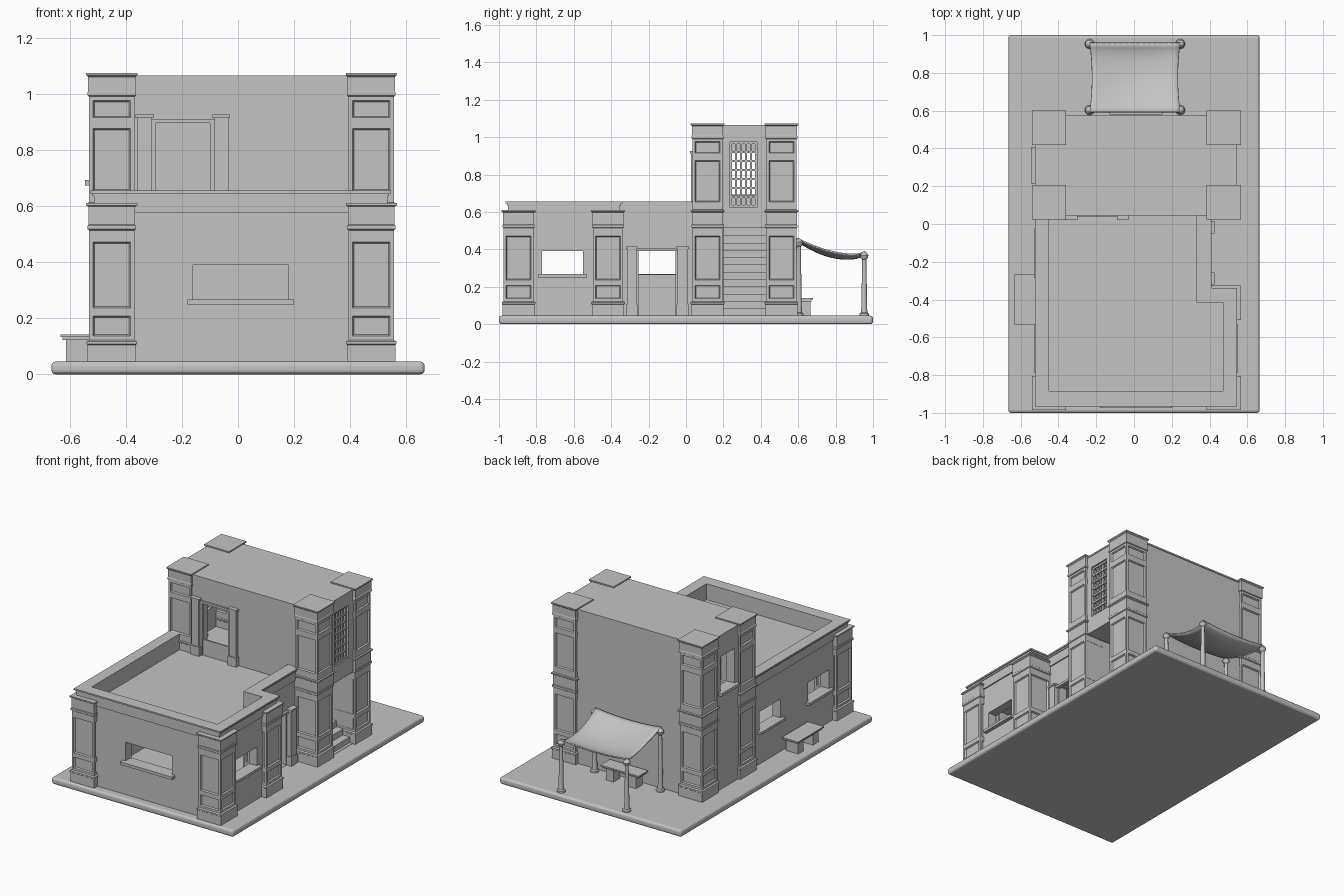
import bpy, bmesh, math
from mathutils import Matrix

cube = bpy.data.objects.get("Cube")
if cube:
    bpy.data.objects.remove(cube, do_unlink=True)

GREY = (0.55, 0.55, 0.55, 1)
stone = bpy.data.materials.new("plain_grey")
stone.use_nodes = True
stone.diffuse_color = GREY
stone.node_tree.nodes["Principled BSDF"].inputs["Base Color"].default_value = GREY


def finish(name, bm):
    bmesh.ops.recalc_face_normals(bm, faces=bm.faces)
    mesh = bpy.data.meshes.new(name)
    bm.to_mesh(mesh)
    bm.free()
    mesh.materials.append(stone)
    obj = bpy.data.objects.new(name, mesh)
    bpy.context.collection.objects.link(obj)
    return obj


def add_box(bm, x0, x1, y0, y1, z0, z1):
    place = Matrix.Translation(((x0 + x1) / 2, (y0 + y1) / 2, (z0 + z1) / 2))
    size = Matrix.Diagonal((x1 - x0, y1 - y0, z1 - z0, 1))
    bmesh.ops.create_cube(bm, size=1, matrix=place @ size)


def boxes(name, *parts):
    bm = bmesh.new()
    for part in parts:
        add_box(bm, *part)
    return finish(name, bm)


def prism(name, outline, z0, z1):
    bm = bmesh.new()
    base = bm.faces.new([bm.verts.new((x, y, z0)) for x, y in outline])
    grown = bmesh.ops.extrude_face_region(bm, geom=[base])["geom"]
    verts = [g for g in grown if isinstance(g, bmesh.types.BMVert)]
    bmesh.ops.translate(bm, verts=verts, vec=(0, 0, z1 - z0))
    return finish(name, bm)


def cut(target, *cutters):
    bpy.context.view_layer.objects.active = target
    for c in cutters:
        c.hide_render = True
        mod = target.modifiers.new("cut", 'BOOLEAN')
        mod.operation, mod.solver, mod.object = 'DIFFERENCE', 'EXACT', c
        bpy.ops.object.modifier_apply(modifier=mod.name)


def discard(*cutters):
    for c in cutters:
        bpy.data.objects.remove(c, do_unlink=True)


def smooth(obj):
    bpy.ops.object.select_all(action='DESELECT')
    obj.select_set(True)
    bpy.context.view_layer.objects.active = obj
    bpy.ops.object.shade_smooth_by_angle(angle=math.radians(40))


def wing(d):
    """Outline of the low wing, grown by d."""
    l, r, f, n, s = -0.505 - d, 0.525 + d, -0.945 - d, 0.39 + d, -0.36 + d
    return [(l, f), (r, f), (r, s), (n, s), (n, 0.06), (l, 0.06)]


# Ground slab with rounded edges
bm = bmesh.new()
add_box(bm, -0.665, 0.665, -1, 1, 0, 0.045)
bmesh.ops.bevel(bm, geom=bm.edges[:], offset=0.015, segments=3, profile=0.5, affect='EDGES')
finish("ground_slab", bm)

# Low wing: walls, band and stepped cornice around a sunken roof terrace
terrace = prism("terrace_void", [(-0.45, -0.885), (0.47, -0.885), (0.47, -0.415),
                                 (0.33, -0.415), (0.33, 0.05), (-0.45, 0.05)], 0.55, 0.8)
walls = prism("wing_walls", wing(0), 0.045, 0.575)
room = prism("room_void", wing(-0.06), 0.047, 0.52)
openings = [boxes("front_window_void", (-0.16, 0.18, -1, -0.8, 0.265, 0.39)),
            boxes("side_window_void", (-0.7, 0.7, -0.77, -0.55, 0.265, 0.39)),
            boxes("left_window_void", (-0.7, -0.3, -0.265, -0.045, 0.265, 0.39)),
            boxes("side_door_void", (0.3, 0.5, -0.255, -0.055, 0.047, 0.4))]
cut(walls, room, terrace, *openings)
for name, d, z0, z1 in (("wall_band", 0.008, 0.575, 0.635), ("cornice_lower", 0.013, 0.635, 0.645),
                        ("cornice_top", 0.02, 0.645, 0.655)):
    cut(prism(name, wing(d), z0, z1), terrace)
discard(room, *openings)

# Tower: shell with stairwell, terrace door and side openings
tower = boxes("tower_walls", (-0.52, 0.54, 0.05, 0.57, 0.045, 1.055))
voids = [boxes("tower_room_void", (-0.46, 0.48, 0.11, 0.51, 0.55, 1.0)),
         boxes("stair_void", (-0.2, 0.7, 0.195, 0.43, 0.047, 0.515)),
         boxes("terrace_door_void", (-0.3, -0.09, 0, 0.15, 0.55, 0.905)),
         boxes("lattice_void", (0.4, 0.7, 0.235, 0.38, 0.625, 0.975)),
         boxes("tower_window_void", (-0.7, -0.4, 0.235, 0.385, 0.69, 0.92))]
cut(tower, *voids)
discard(*voids)
boxes("tower_roof_edge", (-0.524, 0.544, 0.045, 0.575, 1.055, 1.065))

# Stairs climbing into the tower
boxes("stairs", *[(-0.19, 0.52 - 0.05 * i, 0.197, 0.428, 0.045 + 0.039 * i, 0.084 + 0.039 * i)
                  for i in range(12)])

# Lattice screen
bars = [(0.505, 0.53, 0.235, 0.38, z - 0.006, z + 0.006)
        for z in [0.631 + 0.0483 * i for i in range(8)]]
bars += [(0.51, 0.525, y - 0.005, y + 0.005, 0.625, 0.975)
         for y in [0.24 + 0.027 * i for i in range(6)]]
boxes("lattice_screen", *bars)

# Pillars: square profile of (half width, z, panel above this ring)
LOWER = [(0.086, 0.045, 0), (0.086, 0.105, 0), (0.09, 0.108, 0), (0.09, 0.117, 0),
         (0.081, 0.122, 1), (0.081, 0.222, 1), (0.081, 0.485, 0), (0.081, 0.513, 0),
         (0.086, 0.517, 0), (0.086, 0.53, 0), (0.083, 0.533, 0), (0.083, 0.597, 0),
         (0.091, 0.602, 0), (0.091, 0.61, 0)]
UPPER = [(0.081, 0.612, 0), (0.081, 0.64, 1), (0.081, 0.89, 0), (0.081, 0.9, 1),
         (0.081, 0.99, 0), (0.086, 0.993, 0), (0.086, 1.005, 0), (0.084, 1.008, 0),
         (0.084, 1.06, 0), (0.091, 1.066, 0), (0.091, 1.074, 0)]


def pillar(name, cx, cy, profile):
    bm = bmesh.new()
    panels, last, was_panel = [], None, 0
    for h, z, panel in profile:
        ring = [bm.verts.new((cx + sx * h, cy + sy * h, z))
                for sx, sy in ((-1, -1), (1, -1), (1, 1), (-1, 1))]
        if last:
            for i in range(4):
                j = (i + 1) % 4
                face = bm.faces.new((last[i], last[j], ring[j], ring[i]))
                if was_panel:
                    panels.append(face)
        else:
            bm.faces.new(ring[::-1])
        last, was_panel = ring, panel
    bm.faces.new(last)
    bm.normal_update()
    bmesh.ops.inset_individual(bm, faces=panels, thickness=0.02, depth=0)
    bmesh.ops.inset_individual(bm, faces=panels, thickness=0.007, depth=-0.009)
    return finish(name, bm)


for side, x in (("right", -0.45), ("left", 0.475)):
    cut(pillar(side + "_front_pillar", x, -0.895, LOWER), terrace)
    pillar(side + "_tower_front_pillar", x, 0.115, LOWER + UPPER)
    pillar(side + "_tower_back_pillar", x, 0.51, LOWER + UPPER)
cut(pillar("left_middle_pillar", 0.475, -0.417, LOWER), terrace)
discard(terrace)

# Window sills
boxes("front_sill", (-0.18, 0.2, -0.975, -0.9, 0.248, 0.267))
boxes("left_sill", (0.48, 0.55, -0.79, -0.53, 0.25, 0.267))
boxes("right_sills", (-0.53, -0.46, -0.79, -0.53, 0.25, 0.267),
      (-0.53, -0.46, -0.285, -0.025, 0.25, 0.267))
boxes("tower_sill", (-0.545, -0.48, 0.215, 0.405, 0.672, 0.692))


# Door pilasters: base, shaft and cap, grown sideways by g
def pilaster(x0, x1, y0, y1, z0, z1):
    steps = ((0.006, z0, z0 + 0.06), (0, z0 + 0.06, z1 - 0.012), (0.006, z1 - 0.012, z1))
    return [(x0 - g, x1 + g, y0 - g, y1 + g, a, b) for g, a, b in steps]


boxes("terrace_door_surround", *pilaster(-0.36, -0.306, 0.027, 0.06, 0.55, 0.925),
      *pilaster(-0.084, -0.034, 0.027, 0.06, 0.55, 0.925),
      (-0.306, -0.084, 0.04, 0.06, 0.895, 0.91),
      (-0.306, -0.292, 0.04, 0.06, 0.55, 0.9), (-0.1, -0.084, 0.04, 0.06, 0.55, 0.9))
boxes("side_door_surround", *pilaster(0.38, 0.42, -0.314, -0.264, 0.045, 0.415),
      *pilaster(0.38, 0.42, -0.045, 0.01, 0.045, 0.415),
      (0.38, 0.405, -0.264, -0.045, 0.39, 0.405))


# Benches: stepped seat on two block legs
def bench(name, x0, x1, y0, y1, along_x):
    parts = [(x0, x1, y0, y1, 0.132, 0.141),
             (x0 + 0.008, x1 - 0.008, y0 + 0.008, y1 - 0.008, 0.122, 0.132)]
    a, b, m, w = (x0, x1, 0.03, 0.055) if along_x else (y0, y1, 0.03, 0.055)
    for s, e in ((a + m, a + m + w), (b - m - w, b - m)):
        parts.append((s, e, y0 + 0.017, y1 - 0.015, 0.045, 0.122) if along_x else
                     (x0 + 0.02, x1 - 0.01, s, e, 0.045, 0.122))
    boxes(name, *parts)


bench("side_bench", -0.633, -0.515, -0.535, -0.265, False)
bench("back_bench", -0.13, 0.15, 0.58, 0.68, True)

# Sagging cloth canopy
bm = bmesh.new()
bmesh.ops.create_grid(bm, x_segments=16, y_segments=16, size=1)
for v in bm.verts:
    u, t = v.co.x, (v.co.y + 1) / 2
    pull = 1 - 0.05 * math.sin(math.pi * t)
    sag = 0.025 * math.sin(math.pi * t) + 0.03 * (1 - u * u) * (0.5 + 0.5 * math.sin(math.pi * t))
    lift = 0.02 * max(0, 2 * t - 1) ** 6
    v.co = (0.005 + 0.24 * u * pull, 0.59 + 0.37 * t, 0.455 - 0.09 * t - sag + lift)
canopy = finish("cloth_canopy", bm)
solid = canopy.modifiers.new("thickness", 'SOLIDIFY')
solid.thickness = 0.008
smooth(canopy)


# Canopy posts: turned, with a foot disc and a tie ring at the top
def post(name, x, y, top):
    profile = [(0, 0.045), (0.026, 0.045), (0.026, 0.056), (0.018, 0.062), (0.016, 0.08),
               (0.011, top - 0.045), (0.02, top - 0.035), (0.022, top - 0.022),
               (0.013, top - 0.008), (0, top)]
    bm = bmesh.new()
    verts = [bm.verts.new((x + r, y, z)) for r, z in profile]
    edges = [bm.edges.new(pair) for pair in zip(verts, verts[1:])]
    bmesh.ops.spin(bm, geom=verts + edges, cent=(x, y, 0), axis=(0, 0, 1),
                   angle=math.tau, steps=16)
    bmesh.ops.remove_doubles(bm, verts=bm.verts, dist=0.0005)
    smooth(finish(name, bm))


for side, x in (("right", -0.235), ("left", 0.245)):
    post(side + "_inner_post", x, 0.603, 0.46)
    post(side + "_outer_post", x, 0.953, 0.39)
